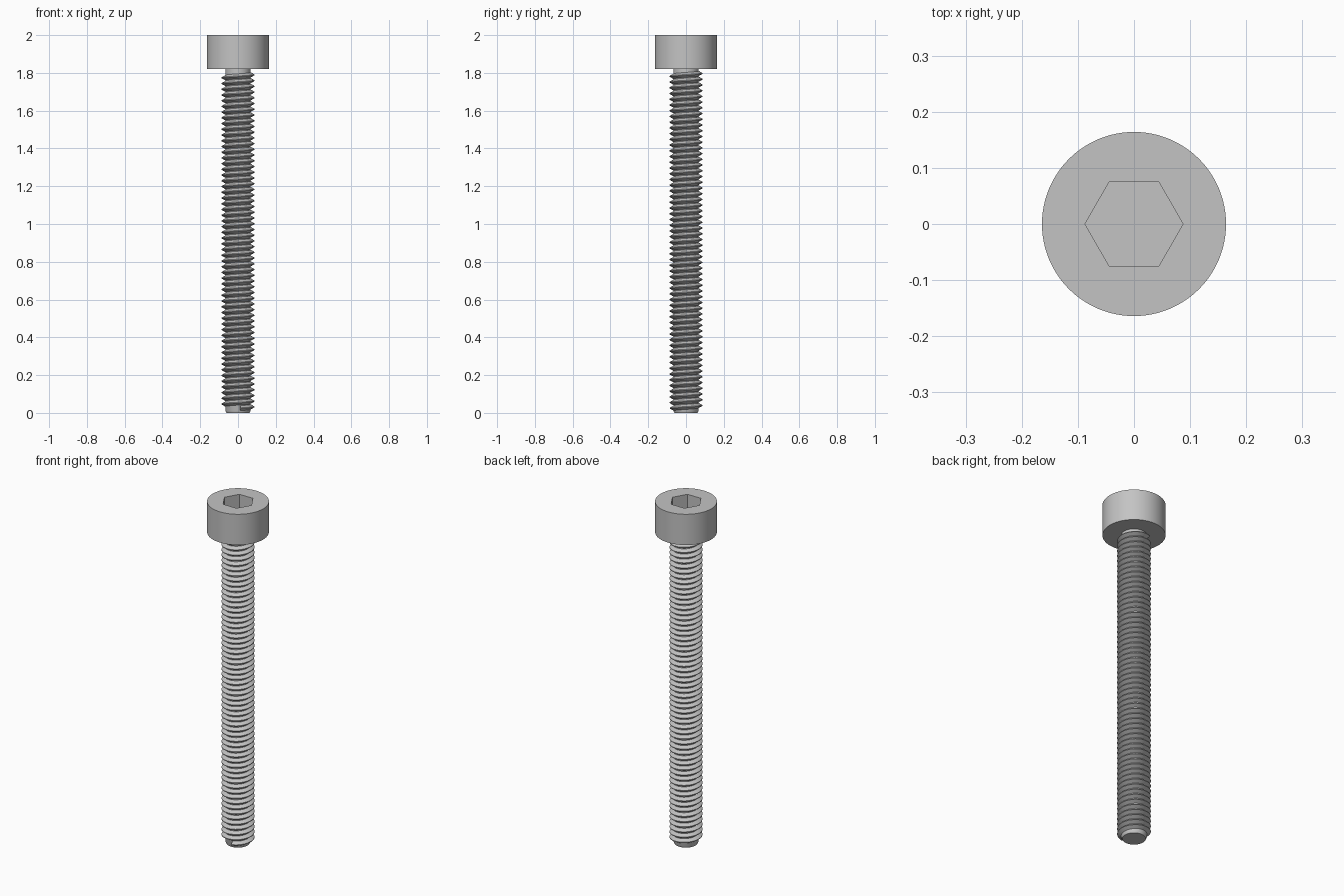
import bpy
import bmesh
from math import cos, sin, pi, radians

cube = bpy.data.objects.get("Cube")
if cube:
    bpy.data.objects.remove(cube, do_unlink=True)

SEGMENTS = 96
CORE_R, CREST_R = 0.067, 0.0873
HEAD_R, HEAD_BASE, TOP = 0.164, 1.82, 2.0
SOCKET_FLAT, SOCKET_FLOOR = 0.0757, 1.9
PITCH = 2 / 66

steel = bpy.data.materials.new("grey steel")
steel.use_nodes = True
colour = (0.55, 0.55, 0.55, 1)
steel.diffuse_color = colour
steel.node_tree.nodes["Principled BSDF"].inputs["Base Color"].default_value = colour


def finish(name, bm):
    """Turn a bmesh into a shaded object."""
    bmesh.ops.recalc_face_normals(bm, faces=bm.faces)
    mesh = bpy.data.meshes.new(name)
    bm.to_mesh(mesh)
    bm.free()
    mesh.materials.append(steel)
    obj = bpy.data.objects.new(name, mesh)
    bpy.context.collection.objects.link(obj)
    bpy.ops.object.select_all(action='DESELECT')
    obj.select_set(True)
    bpy.context.view_layer.objects.active = obj
    bpy.ops.object.shade_smooth_by_angle(angle=radians(30))
    return obj


def skin(name, rings):
    """Join successive closed rings of points and cap both ends."""
    bm = bmesh.new()
    loops = [[bm.verts.new(p) for p in ring] for ring in rings]
    for a, b in zip(loops, loops[1:]):
        n = len(a)
        for i in range(n):
            j = (i + 1) % n
            bm.faces.new((a[i], a[j], b[j], b[i]))
    bm.faces.new(loops[0])
    bm.faces.new(loops[-1])
    return finish(name, bm)


def circle(r, z):
    angles = [2 * pi * i / SEGMENTS for i in range(SEGMENTS)]
    return [(r * cos(a), r * sin(a), z) for a in angles]


def hexagon(flat, z):
    """Ring on a hexagon whose corners lie on the x axis."""
    points = []
    for i in range(SEGMENTS):
        a = 2 * pi * i / SEGMENTS
        side = i % (SEGMENTS // 6) * 2 * pi / SEGMENTS - pi / 6
        r = flat / cos(side)
        points.append((r * cos(a), r * sin(a), z))
    return points


# Cylindrical head with hex socket
skin("socket_head", [
    circle(CORE_R * 0.9, HEAD_BASE),
    circle(HEAD_R, HEAD_BASE),
    circle(HEAD_R, TOP),
    hexagon(SOCKET_FLAT, TOP),
    hexagon(SOCKET_FLAT, SOCKET_FLOOR),
])

# Shank core with a chamfered tip
skin("shank_core", [
    circle(CORE_R - 0.006, 0),
    circle(CORE_R, 0.012),
    circle(CORE_R, HEAD_BASE + 0.01),
])

# Right-handed helical thread
profile = [(CORE_R - 0.002, -0.0145), (CREST_R, -0.002),
           (CREST_R, 0.002), (CORE_R - 0.002, 0.0145)]
steps = 48
start_z, end_z, start_angle = 0.025, 1.8, radians(-80)
stations = []
for k in range(int((end_z - start_z) / PITCH * steps) + 1):
    a = start_angle + 2 * pi * k / steps
    z = start_z + PITCH * k / steps
    stations.append([(r * cos(a), r * sin(a), z + dz) for r, dz in profile])
skin("helical_thread", stations)
